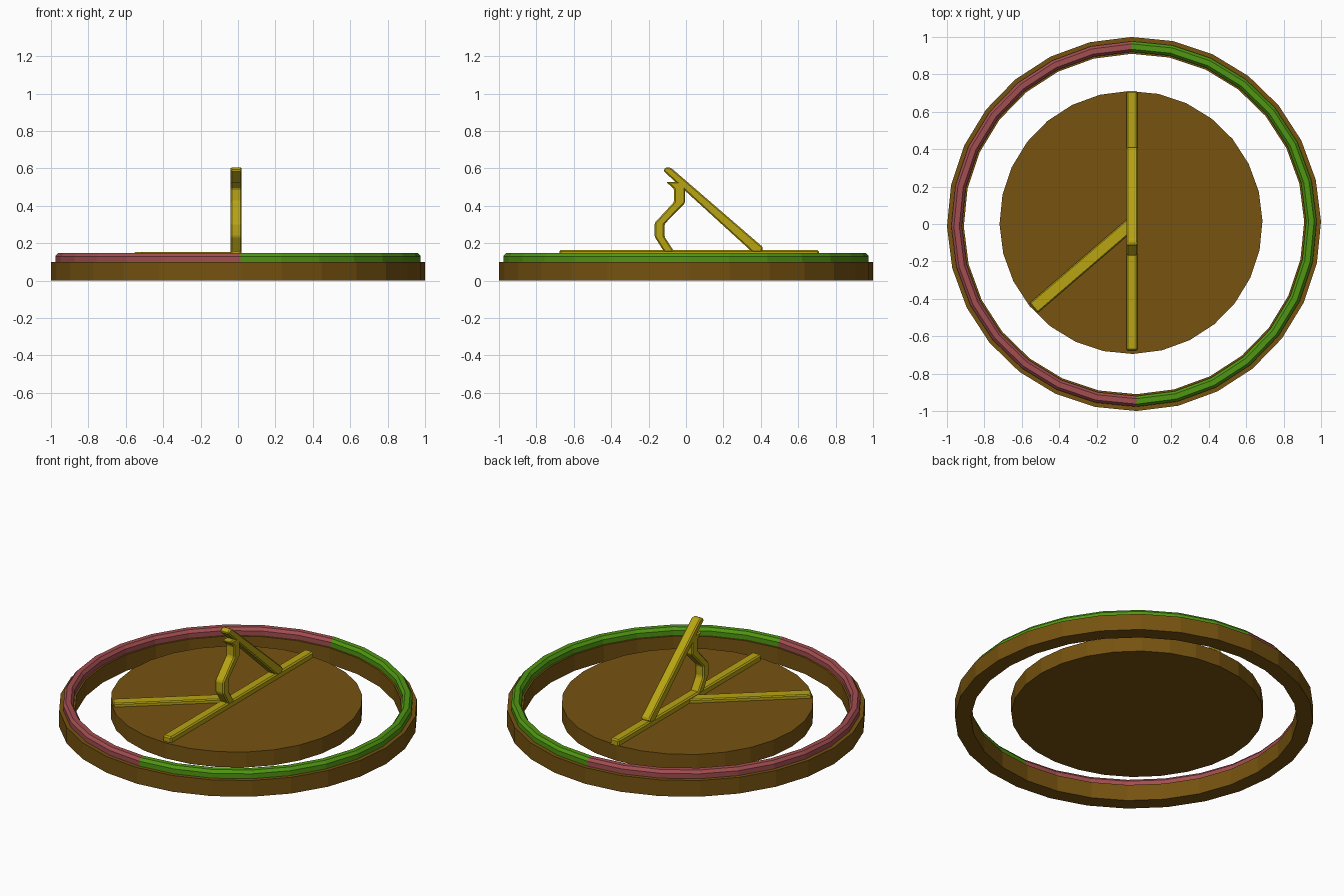
import bpy, bmesh
from math import sin, cos, pi, radians, atan2, hypot

if "Cube" in bpy.data.objects:
    bpy.data.objects.remove(bpy.data.objects["Cube"])

SIDES = 28
ROT = radians(0.8)


def material(name, rgb):
    m = bpy.data.materials.new(name)
    m.diffuse_color = (*rgb, 1)
    m.use_nodes = True
    m.node_tree.nodes["Principled BSDF"].inputs["Base Color"].default_value = m.diffuse_color
    return m


BROWN = material("brown", (0.18, 0.085, 0.005))
GOLD = material("gold", (0.48, 0.37, 0.006))
RED = material("red", (0.36, 0.075, 0.08))
GREEN = material("green", (0.08, 0.31, 0.006))


def finish(name, bm, mat, bevel=0):
    bmesh.ops.recalc_face_normals(bm, faces=bm.faces)
    me = bpy.data.meshes.new(name)
    bm.to_mesh(me)
    bm.free()
    ob = bpy.data.objects.new(name, me)
    bpy.context.collection.objects.link(ob)
    me.materials.append(mat)
    if bevel:
        b = ob.modifiers.new("bevel", "BEVEL")
        b.width, b.segments = bevel, 1
    return ob


def sweep(name, section, start, steps, mat):
    """Sweep a closed (radius, z) section around z over some of the 28 sides."""
    bm = bmesh.new()
    closed = steps == SIDES
    loops = []
    for i in range(steps if closed else steps + 1):
        a = start + ROT + 2 * pi * i / SIDES
        loops.append([bm.verts.new((r * cos(a), r * sin(a), z)) for r, z in section])
    n = len(section)
    for i in range(steps):
        p, q = loops[i], loops[(i + 1) % len(loops)]
        for j in range(n):
            k = (j + 1) % n
            bm.faces.new((p[j], p[k], q[k], q[j]))
    if not closed:
        bm.faces.new(loops[0])
        bm.faces.new(loops[-1])
    return finish(name, bm, mat)


def prism(name, profile, x0, x1, mat, bevel):
    """Extrude a (y, z) outline across x."""
    bm = bmesh.new()
    a = [bm.verts.new((x0, y, z)) for y, z in profile]
    b = [bm.verts.new((x1, y, z)) for y, z in profile]
    bm.faces.new(a)
    bm.faces.new(b)
    for i in range(len(a)):
        j = (i + 1) % len(a)
        bm.faces.new((a[i], a[j], b[j], b[i]))
    return finish(name, bm, mat, bevel)


# Outer ring and its two-coloured half trims
sweep("outer_ring", [(0.91, 0), (1, 0), (1, 0.1), (0.91, 0.1)], 0, SIDES, BROWN)
trim = [(0.92, 0.095), (0.977, 0.095), (0.977, 0.13), (0.963, 0.147),
        (0.934, 0.147), (0.92, 0.13)]
sweep("green_trim", trim, -pi / 2, SIDES // 2, GREEN)
sweep("red_trim", trim, pi / 2, SIDES // 2, RED)

# Inner disc
bm = bmesh.new()
bmesh.ops.create_cone(bm, cap_ends=True, segments=SIDES, radius1=0.703,
                      radius2=0.703, depth=0.095)
disc = finish("inner_disc", bm, BROWN)
disc.location = (-0.016, 0.008, 0.082)
disc.rotation_euler.z = ROT

# Long bar on the disc
X0, X1 = -0.04, 0.02
prism("long_bar", [(-0.677, 0.12), (0.71, 0.12), (0.71, 0.163), (-0.677, 0.163)],
      X0, X1, GOLD, 0.008)

# Slanted pointer
prism("pointer", [(-0.123, 0.588), (-0.105, 0.607), (-0.08, 0.603),
                  (0.412, 0.178), (0.405, 0.15), (0.357, 0.15)],
      X0, X1, GOLD, 0.007)

# Bent support with a small nib on top
prism("bent_support", [(-0.107, 0.528), (-0.035, 0.528), (-0.005, 0.5),
                       (-0.005, 0.415), (-0.115, 0.302), (-0.115, 0.235),
                       (-0.06, 0.15), (-0.115, 0.15), (-0.168, 0.235),
                       (-0.168, 0.308), (-0.064, 0.42), (-0.064, 0.49)],
      X0, X1, GOLD, 0.007)

# Diagonal bar
x0, y0, x1, y1 = -0.015, 0.0, -0.537, -0.449
bm = bmesh.new()
bmesh.ops.create_cube(bm, size=1)
bmesh.ops.scale(bm, vec=(hypot(x1 - x0, y1 - y0), 0.068, 0.035), verts=bm.verts)
bar = finish("diagonal_bar", bm, GOLD, 0.006)
bar.location = ((x0 + x1) / 2, (y0 + y1) / 2, 0.134)
bar.rotation_euler.z = atan2(y1 - y0, x1 - x0)
